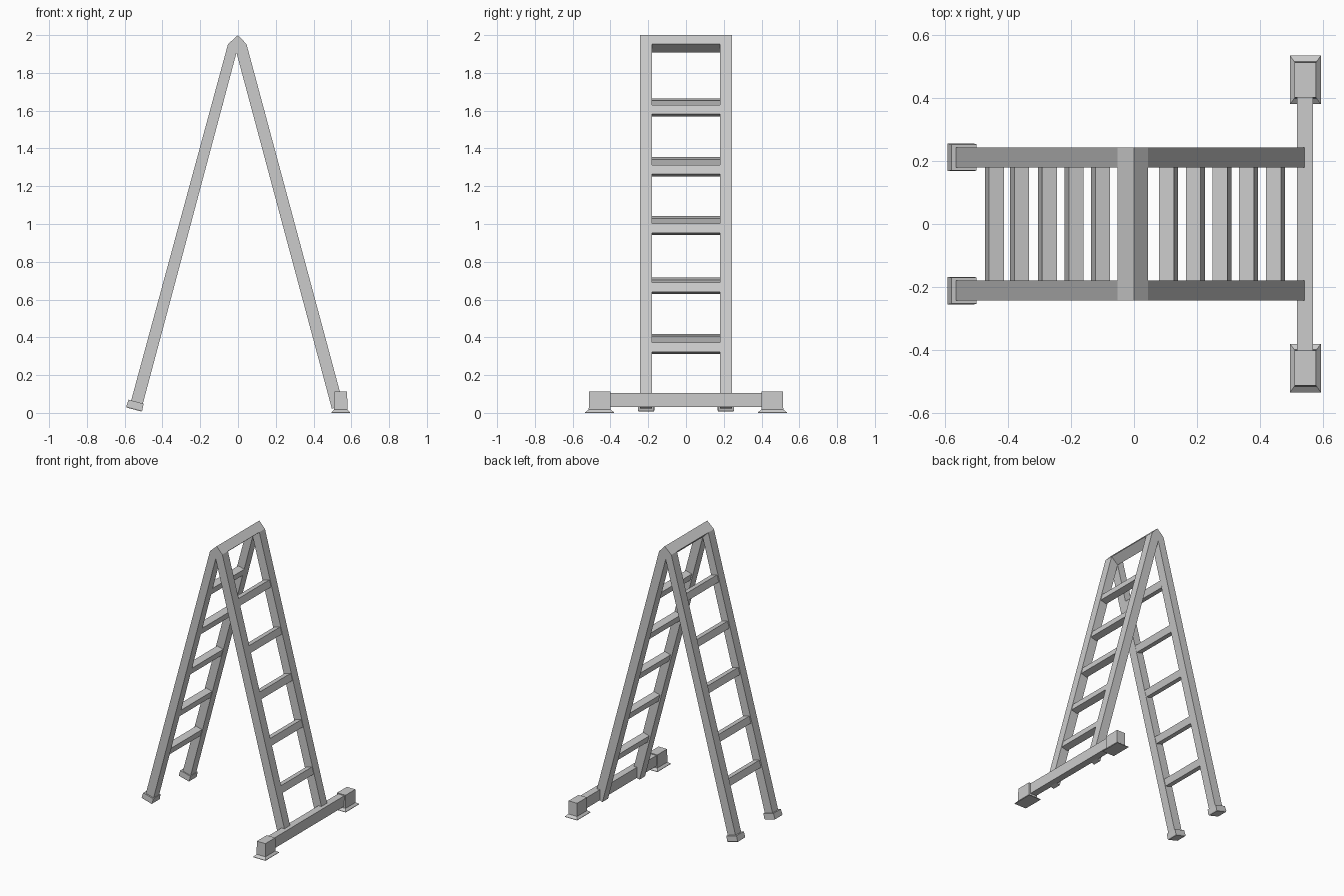
import bpy, bmesh, math
from mathutils import Matrix, Vector

if "Cube" in bpy.data.objects:
    bpy.data.objects.remove(bpy.data.objects["Cube"])

TILT = math.radians(15.1)


def finish(name, bm):
    bmesh.ops.recalc_face_normals(bm, faces=bm.faces)
    me = bpy.data.meshes.new(name)
    bm.to_mesh(me)
    bm.free()
    ob = bpy.data.objects.new(name, me)
    bpy.context.collection.objects.link(ob)
    return ob


def prism(name, profile, y0, y1):
    """Extrude an (x, z) profile along y."""
    bm = bmesh.new()
    f = bm.faces.new([bm.verts.new((x, y0, z)) for x, z in profile])
    r = bmesh.ops.extrude_face_region(bm, geom=[f])
    moved = [v for v in r["geom"] if isinstance(v, bmesh.types.BMVert)]
    bmesh.ops.translate(bm, verts=moved, vec=(0, y1 - y0, 0))
    return finish(name, bm)


def stack(name, rings, loc, tilt=0.0):
    """Join rectangular rings (half x, half y, z) into a capped block."""
    bm = bmesh.new()
    m = Matrix.Translation(loc) @ Matrix.Rotation(tilt, 4, 'Y')
    loops = [[bm.verts.new(m @ Vector((sx * hx, sy * hy, z)))
              for sx, sy in ((-1, -1), (1, -1), (1, 1), (-1, 1))]
             for hx, hy, z in rings]
    for a, b in zip(loops, loops[1:]):
        for i in range(4):
            j = (i + 1) % 4
            bm.faces.new((a[i], a[j], b[j], b[i]))
    bm.faces.new(loops[0])
    bm.faces.new(loops[-1])
    return finish(name, bm)


# Top hinge bar
prism("top_bar", [(0, 2.0), (-0.053, 1.952), (-0.008, 1.907), (0.045, 1.952)],
      -0.243, 0.243)

# Side rails, feet and stabiliser ends on both sides
left_rail = [(-0.053, 1.952), (-0.008, 1.907), (-0.506, 0.04), (-0.568, 0.057)]
right_rail = [(0.045, 1.952), (-0.008, 1.907), (0.497, 0.022), (0.559, 0.039)]
for s, side in ((-1, "near"), (1, "far")):
    prism("left_rail_" + side, left_rail, s * 0.179, s * 0.243)
    prism("right_rail_" + side, right_rail, s * 0.179, s * 0.243)
    stack("rubber_foot_" + side,
          [(0.040, 0.040, -0.022), (0.0435, 0.0435, -0.016),
           (0.0415, 0.0415, 0.021)],
          (-0.545, s * 0.2115, 0.039), TILT)
    stack("stabiliser_foot_" + side,
          [(0.049, 0.077, 0), (0.049, 0.077, 0.003), (0.035, 0.058, 0.018),
           (0.034, 0.056, 0.112)],
          (0.544, s * 0.457, 0))

# Rungs, tilted with the rails
left_z = (1.635, 1.324, 1.012, 0.685, 0.388)
right_z = (1.60, 1.283, 0.971, 0.659, 0.341)
for i, (lz, rz) in enumerate(zip(left_z, right_z)):
    ring = [(0.0245, 0.185, -0.025), (0.0245, 0.185, 0.025)]
    stack(f"left_rung_{i + 1}", ring, (-0.020 - (1.952 - lz) * 0.2705, 0, lz), TILT)
    stack(f"right_rung_{i + 1}", ring, (0.014 + (1.952 - rz) * 0.2700, 0, rz), -TILT)

# Stabiliser beam across the right rails
stack("stabiliser_beam", [(0.0255, 0.41, 0.03), (0.0255, 0.41, 0.106)],
      (0.5425, 0, 0))
